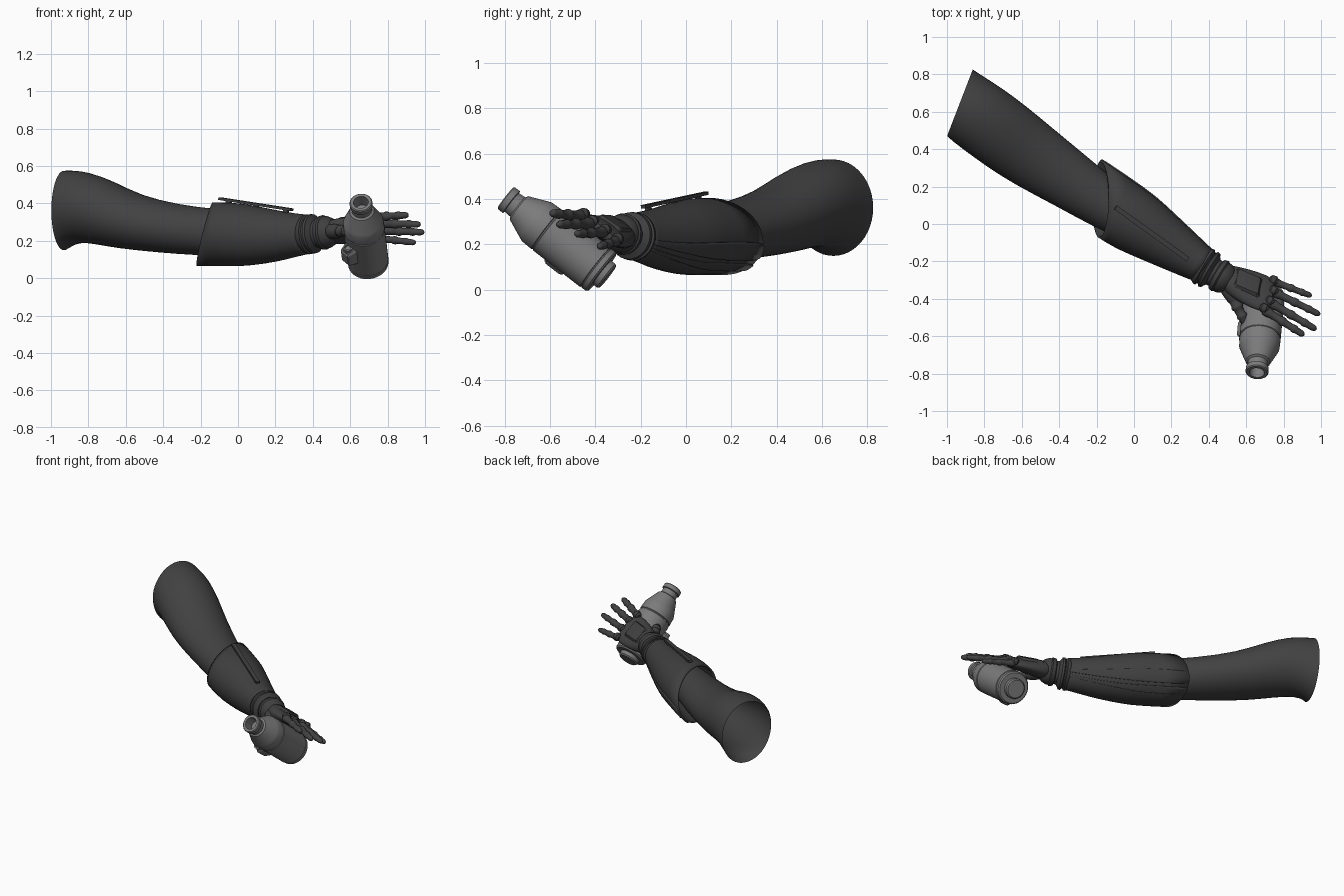
import bpy, bmesh, math
from mathutils import Vector

cube = bpy.data.objects.get("Cube")
if cube:
    bpy.data.objects.remove(cube)


def material(name, v):
    m = bpy.data.materials.new(name)
    m.use_nodes = True
    m.diffuse_color = (v, v, v, 1)
    m.node_tree.nodes["Principled BSDF"].inputs["Base Color"].default_value = (v, v, v, 1)
    return m


CLOTH = material("dark_cloth", 0.055)
ARMOUR = material("dark_armour", 0.05)
METAL = material("grey_metal", 0.2)
UP = Vector((0, 0, 1))
ARM = Vector((0.82, -0.57, 0)).normalized()
SIDE = Vector((0.57, 0.82, 0)).normalized()


def finish(bm, name, mat, subsurf=0, thick=0, angle=35):
    bmesh.ops.recalc_face_normals(bm, faces=bm.faces)
    me = bpy.data.meshes.new(name)
    bm.to_mesh(me)
    bm.free()
    me.materials.append(mat)
    ob = bpy.data.objects.new(name, me)
    bpy.context.collection.objects.link(ob)
    if subsurf:
        m = ob.modifiers.new("Smooth", "SUBSURF")
        m.levels = m.render_levels = subsurf
    if thick:
        m = ob.modifiers.new("Shell", "SOLIDIFY")
        m.thickness = thick
        m.offset = -1
    for o in bpy.context.selected_objects:
        o.select_set(False)
    bpy.context.view_layer.objects.active = ob
    ob.select_set(True)
    bpy.ops.object.shade_smooth_by_angle(angle=math.radians(angle))
    return ob


def grid(bm, rows, closed):
    """Skin a list of equally long rows of points."""
    vs = [[bm.verts.new(p) for p in row] for row in rows]
    n = len(rows[0])
    for a, b in zip(vs, vs[1:]):
        for i in range(n if closed else n - 1):
            j = (i + 1) % n
            bm.faces.new((a[i], a[j], b[j], b[i]))
    return vs


def loft(name, mat, sections, across=SIDE, up=UP, span=None, scale=1, shear=None,
         caps=False, **kw):
    """Elliptical sections (centre, half width, half height); span gives a partial strip."""
    count = 24
    rows = []
    for k, (c, hw, hz) in enumerate(sections):
        lo, hi = span[k] if span else (0, 360)
        steps = 4 if span else count
        row = []
        for i in range(steps + 1 if span else steps):
            t = math.radians(lo + (hi - lo) * i / steps)
            p = Vector(c) + across * hw * scale * math.cos(t) + up * hz * scale * math.sin(t)
            if shear and k == 0:
                p += ARM * shear(t)
            row.append(p)
        rows.append(row)
    bm = bmesh.new()
    vs = grid(bm, rows, not span)
    if caps:
        bm.faces.new(vs[0])
        bm.faces.new(vs[-1])
    return finish(bm, name, mat, **kw)


def lathe(name, mat, origin, axis, profile, seg=32, **kw):
    """Turn (distance, radius) pairs around an axis."""
    axis = Vector(axis).normalized()
    u = axis.orthogonal().normalized()
    v = axis.cross(u)
    ring = [u * math.cos(2 * math.pi * i / seg) + v * math.sin(2 * math.pi * i / seg)
            for i in range(seg)]
    bm = bmesh.new()
    vs = grid(bm, [[Vector(origin) + axis * s + q * r for q in ring] for s, r in profile], True)
    bm.faces.new(vs[0])
    bm.faces.new(vs[-1])
    return finish(bm, name, mat, **kw)


def block(name, mat, centre, axes, size, taper=1.0, bevel=0.01):
    """Box on its own axes, narrowed towards +third axis."""
    bm = bmesh.new()
    bmesh.ops.create_cube(bm, size=1)
    bmesh.ops.bevel(bm, geom=bm.edges[:], offset=bevel / max(size), segments=1, affect='EDGES')
    for v in bm.verts:
        f = taper if v.co.z > 0 else 1
        q = [v.co.x * f * size[0], v.co.y * f * size[1], v.co.z * size[2]]
        v.co = Vector(centre) + sum((a * b for a, b in zip(axes, q)), Vector())
    return finish(bm, name, mat, angle=20)


# Sleeve, open at the shoulder
loft("sleeve", CLOTH, [
    ((-0.93, 0.65, 0.362), 0.185, 0.215),
    ((-0.89, 0.62, 0.378), 0.19, 0.2),
    ((-0.82, 0.57, 0.383), 0.195, 0.19),
    ((-0.69, 0.475, 0.347), 0.195, 0.18),
    ((-0.55, 0.37, 0.298), 0.185, 0.15),
    ((-0.315, 0.215, 0.26), 0.155, 0.133),
    ((-0.15, 0.1, 0.247), 0.135, 0.128),
    ((0.05, -0.02, 0.24), 0.11, 0.115)],
    shear=lambda t: -0.045 * math.cos(t), subsurf=1)

# Forearm guard, its rear edge swept back over the elbow
guard = [
    ((-0.08, 0.065, 0.235), 0.178, 0.172),
    ((-0.02, 0.027, 0.234), 0.178, 0.172),
    ((0.06, -0.025, 0.23), 0.165, 0.165),
    ((0.2, -0.115, 0.225), 0.135, 0.14),
    ((0.3, -0.18, 0.23), 0.113, 0.118),
    ((0.38, -0.23, 0.235), 0.095, 0.105)]


def sweep(t):
    return -0.12 * (1 + math.cos(t + 0.45))


loft("forearm_guard", ARMOUR, guard, shear=sweep, subsurf=1, thick=0.012)
loft("forearm_spine", ARMOUR, guard, span=[(-38, -8), (-36, -8), (-32, -8), (-26, -8), (-22, -8), (-18, -8)],
     scale=1.035, shear=sweep, subsurf=1, thick=0.01)
loft("underside_strip", ARMOUR, guard, span=[(-62, -44), (-60, -44), (-54, -42), (-46, -36), (-40, -32), (-34, -28)],
     scale=1.02, shear=sweep, subsurf=1, thick=0.008)

# Slim rail standing on top of the forearm
rail = Vector((0.39, -0.28, -0.06)).normalized()
rail_up = SIDE.cross(rail)
rail_up *= 1 if rail_up.z > 0 else -1
block("forearm_rail", ARMOUR, (0.095, -0.05, 0.396), (rail, SIDE, rail_up), (0.48, 0.026, 0.014), bevel=0.003)
for k in (-0.18, 0.0, 0.2):
    block("rail_foot", ARMOUR, Vector((0.095, -0.05, 0.38)) + rail * k,
          (rail, SIDE, rail_up), (0.03, 0.018, 0.04), bevel=0.003)

# Ribbed wrist and glove cuff
lathe("wrist_rings", ARMOUR, (0.36, -0.22, 0.233), (0.85, -0.5, 0.1), [
    (-0.03, 0.085), (0, 0.1), (0.012, 0.107), (0.022, 0.107), (0.028, 0.095), (0.036, 0.095),
    (0.042, 0.106), (0.056, 0.104), (0.064, 0.09), (0.074, 0.076), (0.09, 0.076),
    (0.096, 0.088), (0.118, 0.093), (0.126, 0.086), (0.14, 0.086), (0.17, 0.072), (0.19, 0.05)])

# Palm, tilted with the first finger high
ACROSS = Vector((-0.15, -0.8, 0.55)).normalized()
FORE = Vector((0.9, -0.38, 0.03)).normalized()
BACK = FORE.cross(ACROSS).normalized()
BACK *= 1 if BACK.z > 0 else -1
loft("palm", CLOTH, [
    ((0.47, -0.28, 0.248), 0.07, 0.065),
    ((0.53, -0.305, 0.25), 0.09, 0.058),
    ((0.6, -0.335, 0.255), 0.11, 0.05),
    ((0.69, -0.37, 0.262), 0.118, 0.04),
    ((0.75, -0.39, 0.265), 0.105, 0.026)],
    across=ACROSS, up=BACK, caps=True, subsurf=1, angle=60)
block("hand_plate", ARMOUR, Vector((0.6, -0.335, 0.255)) + BACK * 0.045,
      (FORE, ACROSS, BACK), (0.16, 0.13, 0.024), taper=0.8)


def finger(name, base, tip, r):
    """Jointed finger with swollen knuckles and a rounded end."""
    base, tip = Vector(base), Vector(tip)
    n = (tip - base).length
    shape = [(0, 0.7), (0.04, 1.15), (0.12, 1.2), (0.2, 0.95), (0.4, 0.9), (0.44, 1.08), (0.5, 1.08),
             (0.54, 0.86), (0.7, 0.82), (0.73, 0.96), (0.78, 0.96), (0.81, 0.8),
             (0.93, 0.78), (0.98, 0.55), (1, 0.2)]
    lathe(name, CLOTH, base, tip - base, [(n * s, r * k) for s, k in shape], seg=14, angle=50)
    lathe(name + "_knuckle", ARMOUR, base + BACK * 0.012 - FORE * 0.02, FORE,
          [(0, 0.012), (0.01, 0.024), (0.035, 0.026), (0.05, 0.014)], seg=12)


finger("first_finger", (0.69, -0.455, 0.325), (0.91, -0.595, 0.338), 0.023)
finger("middle_finger", (0.72, -0.415, 0.292), (0.975, -0.565, 0.288), 0.023)
finger("ring_finger", (0.74, -0.36, 0.255), (0.995, -0.485, 0.246), 0.022)
finger("little_finger", (0.74, -0.305, 0.215), (0.95, -0.385, 0.19), 0.02)
finger("thumb", (0.51, -0.36, 0.255), (0.6, -0.535, 0.25), 0.031)
loft("thumb_root", CLOTH, [((0.48, -0.31, 0.25), 0.045, 0.045), ((0.52, -0.37, 0.25), 0.045, 0.042),
                           ((0.55, -0.43, 0.25), 0.034, 0.034)],
     across=Vector((0.87, 0.48, 0)), caps=True, subsurf=1, angle=60)

# Canister under the palm: base cap, body, shoulder, hollow nozzle
AXIS = Vector((-0.04, -0.425, 0.33)).normalized()
END = Vector((0.697, -0.37, 0.076))
lathe("canister", METAL, END, AXIS, [
    (-0.032, 0.045), (-0.032, 0.058), (-0.024, 0.066), (0, 0.066), (0, 0.1), (0.008, 0.108),
    (0.03, 0.108), (0.032, 0.105), (0.036, 0.105), (0.038, 0.11), (0.3, 0.11), (0.303, 0.106),
    (0.308, 0.106), (0.311, 0.11), (0.365, 0.108), (0.38, 0.102), (0.465, 0.066), (0.472, 0.054),
    (0.505, 0.052), (0.508, 0.061), (0.535, 0.061), (0.54, 0.056), (0.54, 0.04), (0.47, 0.036)], seg=40)

# Bracket on the lower side of the canister, with a round eyelet
OUT = Vector((-0.75, -0.4, -0.55))
OUT = (OUT - AXIS * OUT.dot(AXIS)).normalized()
TANGENT = AXIS.cross(OUT)
spot = END + AXIS * 0.19 + OUT * 0.122
block("canister_bracket", METAL, spot, (AXIS, TANGENT, OUT), (0.13, 0.09, 0.06), taper=0.75, bevel=0.016)
lathe("bracket_eyelet", METAL, spot + AXIS * 0.045, AXIS,
      [(0, 0.026), (0.026, 0.026), (0.026, 0.018), (0.004, 0.016)], seg=20)
